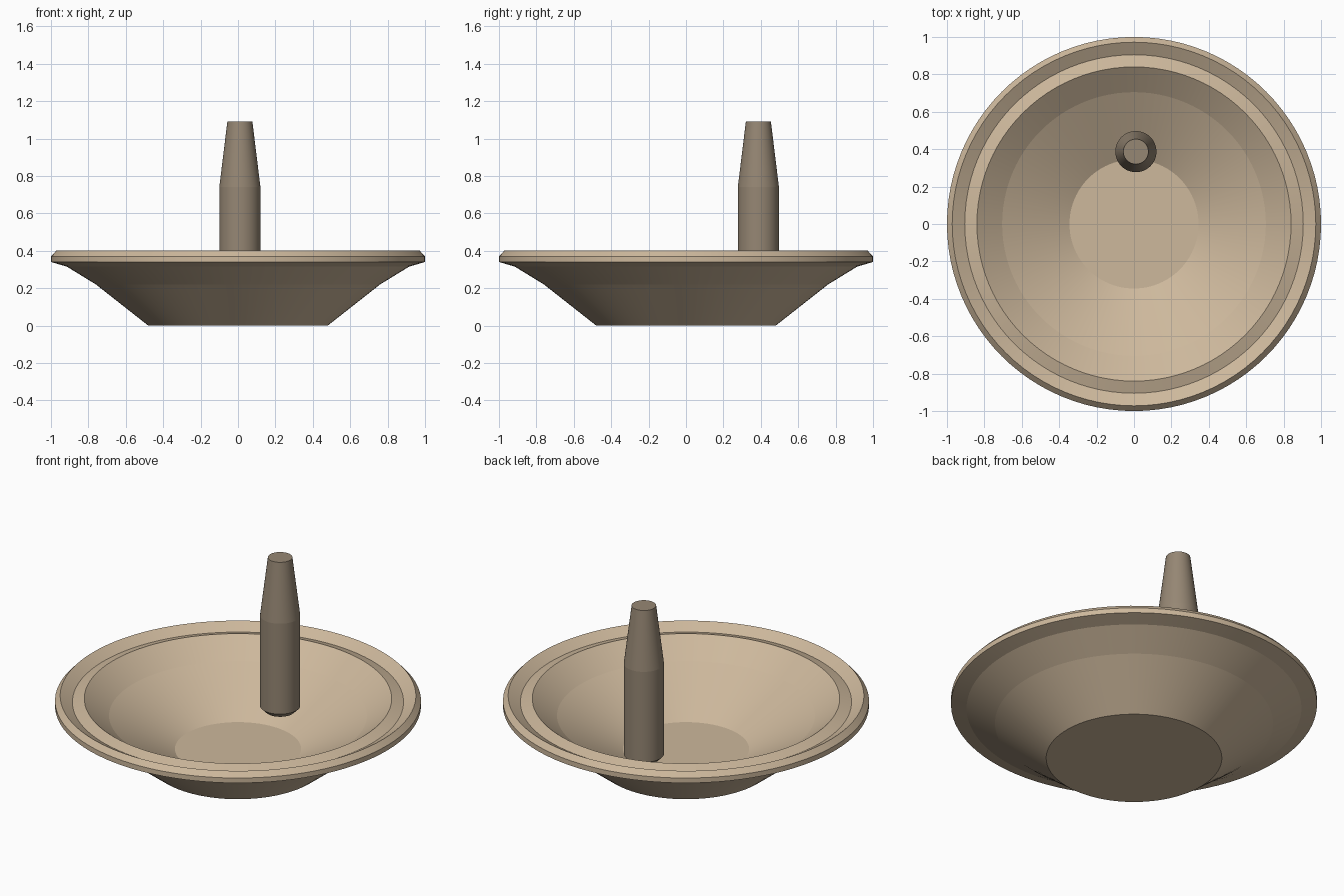
import bpy, bmesh, math

if "Cube" in bpy.data.objects:
    bpy.data.objects.remove(bpy.data.objects["Cube"])


def material(name, rgb):
    m = bpy.data.materials.new(name)
    lin = [((c / 255 + 0.055) / 1.055) ** 2.4 for c in rgb]
    m.diffuse_color = (*lin, 1)
    m.use_nodes = True
    m.node_tree.nodes["Principled BSDF"].inputs["Base Color"].default_value = m.diffuse_color
    return m


def lathe(name, profile, sides, mat, centre=(0, 0)):
    """Closed turned solid from (radius, z) points; smooth around, crisp rings."""
    bm = bmesh.new()
    rings = []
    for r, z in profile:
        rings.append([bm.verts.new((r * math.cos(2 * math.pi * i / sides),
                                    r * math.sin(2 * math.pi * i / sides), z))
                      for i in range(sides)])
    for a, b in zip(rings, rings[1:]):
        for i in range(sides):
            j = (i + 1) % sides
            bm.faces.new((a[i], a[j], b[j], b[i])).smooth = True
    bm.faces.new(rings[0][::-1])
    bm.faces.new(rings[-1])
    bmesh.ops.recalc_face_normals(bm, faces=bm.faces)
    for e in bm.edges:
        if abs(e.verts[0].co.z - e.verts[1].co.z) < 1e-5:
            e.smooth = False
    me = bpy.data.meshes.new(name)
    bm.to_mesh(me)
    bm.free()
    me.materials.append(mat)
    ob = bpy.data.objects.new(name, me)
    ob.location = (*centre, 0)
    bpy.context.collection.objects.link(ob)
    return ob


light_stone = material("light_stone", (205, 184, 156))
dark_stone = material("dark_stone", (150, 135, 116))

# Bowl: outside wall, grooved rim, inside wall, flat floor
lathe("bowl", [(0.48, 0), (0.76, 0.22), (0.915, 0.315), (1.0, 0.34),
               (1.0, 0.37), (0.972, 0.40), (0.905, 0.362), (0.84, 0.383),
               (0.705, 0.28), (0.345, 0.08)], 96, light_stone)

# Pestle: chamfered foot, straight grip, tapered top
lathe("pestle", [(0.08, 0.165), (0.11, 0.195), (0.11, 0.74), (0.067, 1.09)],
      48, dark_stone, (0.01, 0.387))
